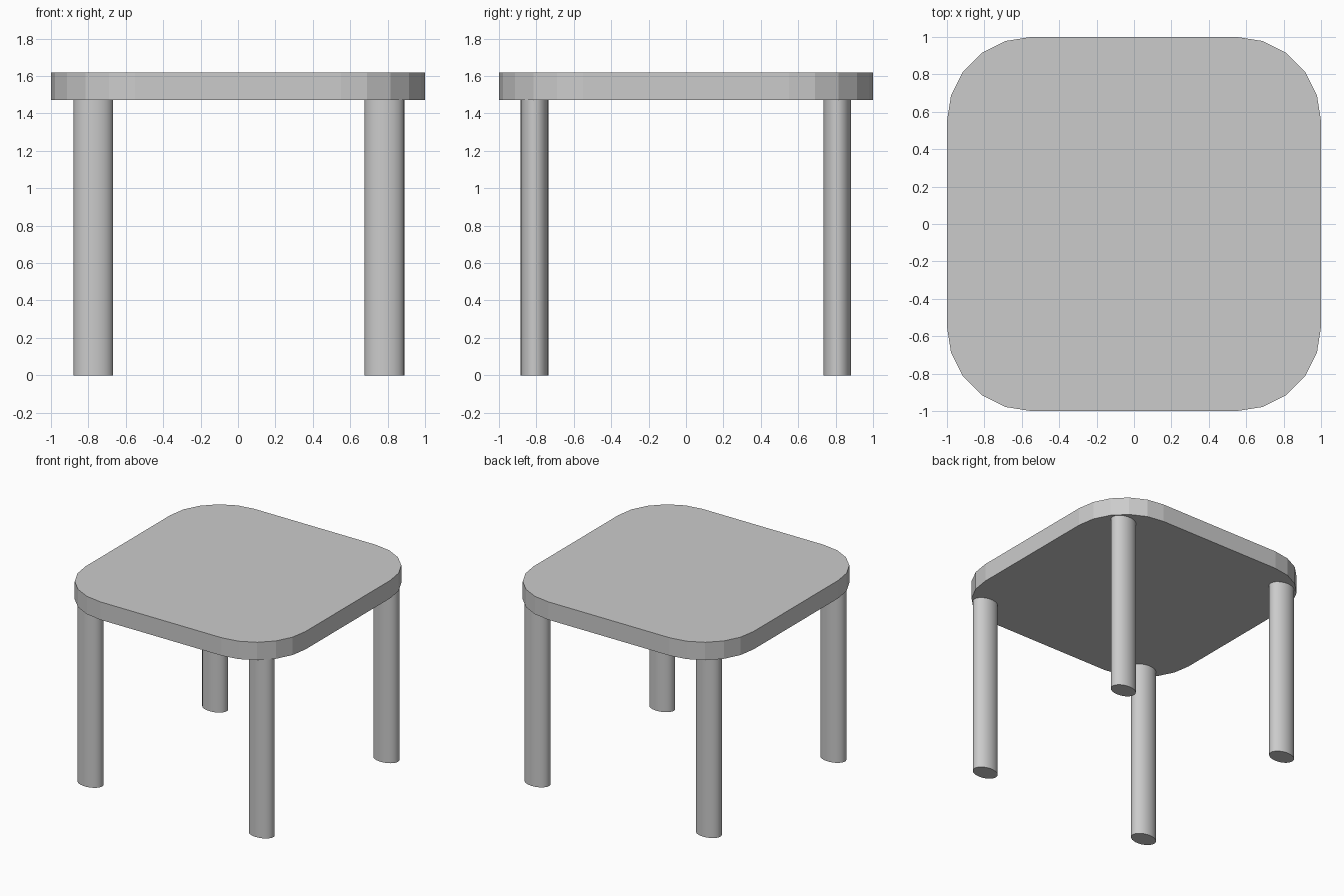
import bpy, bmesh
from math import sin, cos, radians

if "Cube" in bpy.data.objects:
    bpy.data.objects.remove(bpy.data.objects["Cube"])

TOP, UNDER = 1.62, 1.473
RADIUS, STEPS = 0.45, 5


def tabletop():
    # Rounded square outline, extruded to the slab thickness
    bm = bmesh.new()
    ring = []
    for i, (sx, sy) in enumerate([(1, 1), (-1, 1), (-1, -1), (1, -1)]):
        for k in range(STEPS + 1):
            a = radians(90 * i + 90 * k / STEPS)
            ring.append(bm.verts.new((sx * (1 - RADIUS) + RADIUS * cos(a),
                                      sy * (1 - RADIUS) + RADIUS * sin(a), UNDER)))
    base = bm.faces.new(ring)
    ext = bmesh.ops.extrude_face_region(bm, geom=[base], use_keep_orig=True)
    verts = [g for g in ext["geom"] if isinstance(g, bmesh.types.BMVert)]
    bmesh.ops.translate(bm, verts=verts, vec=(0, 0, TOP - UNDER))
    bmesh.ops.recalc_face_normals(bm, faces=bm.faces[:])
    mesh = bpy.data.meshes.new("tabletop")
    bm.to_mesh(mesh)
    bm.free()
    bpy.context.collection.objects.link(bpy.data.objects.new("tabletop", mesh))


def leg(name, x, y):
    # Oval post, wider across x than y
    bpy.ops.mesh.primitive_cylinder_add(vertices=32, radius=1, depth=1,
                                        location=(x, y, UNDER / 2))
    ob = bpy.context.object
    ob.name = name
    ob.scale = (0.106, 0.074, UNDER)
    bpy.ops.object.transform_apply(location=False, rotation=False, scale=True)
    bpy.ops.object.shade_smooth_by_angle(angle=radians(35))


tabletop()
for side, x in (("left", -0.773), ("right", 0.783)):
    for end, y in (("front", -0.81), ("back", 0.808)):
        leg(f"{end}_{side}_leg", x, y)
